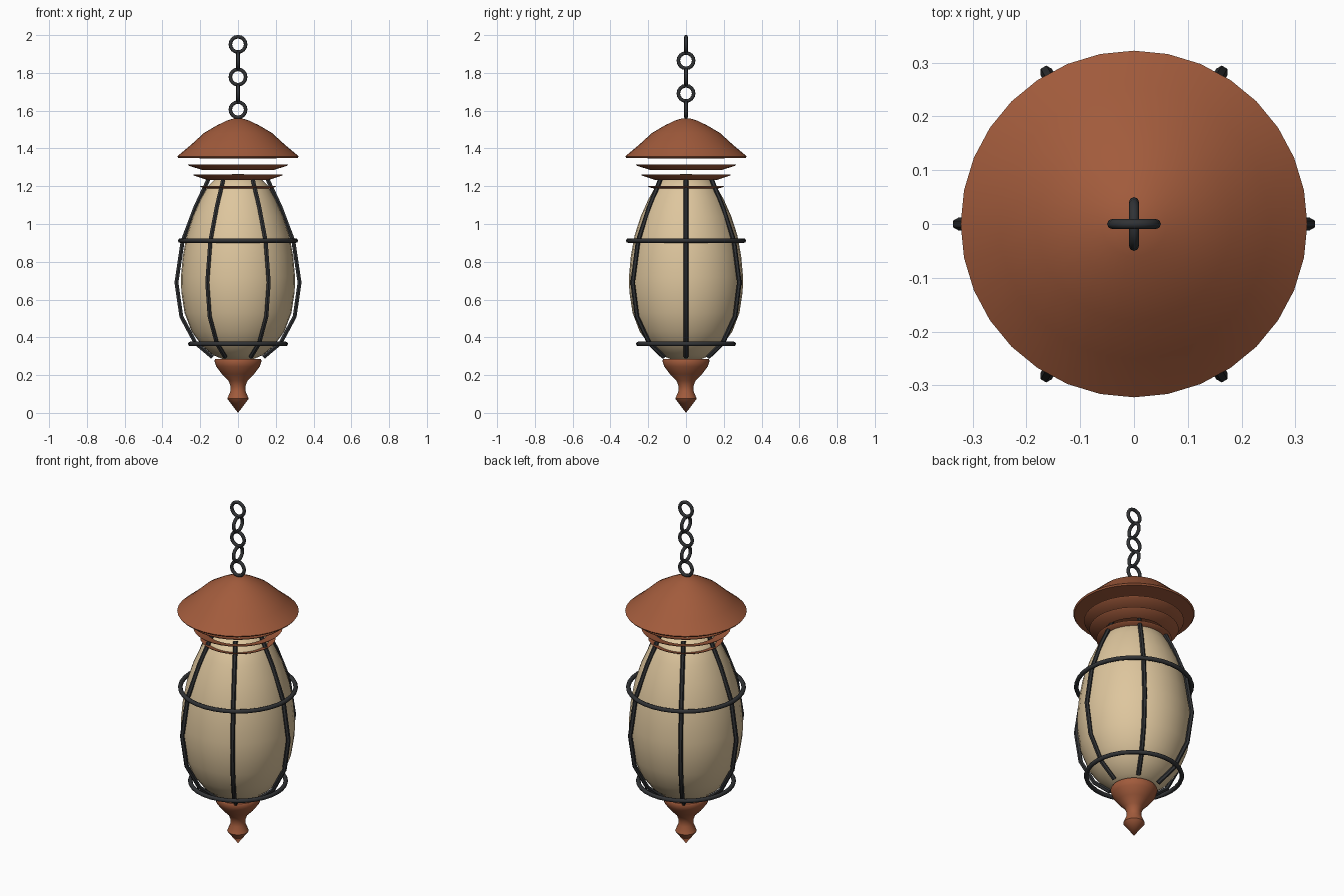
import bpy
import bmesh
import math

if "Cube" in bpy.data.objects:
    bpy.data.objects.remove(bpy.data.objects["Cube"], do_unlink=True)


def material(name, rgb):
    mat = bpy.data.materials.new(name)
    mat.use_nodes = True
    mat.diffuse_color = (*rgb, 1)
    mat.node_tree.nodes["Principled BSDF"].inputs["Base Color"].default_value = (*rgb, 1)
    return mat


copper = material("copper brown", (0.36, 0.105, 0.045))
iron = material("dark iron", (0.03, 0.032, 0.035))
glass = material("cream glass", (0.73, 0.565, 0.34))


def smooth(obj, angle):
    bpy.ops.object.select_all(action="DESELECT")
    obj.select_set(True)
    bpy.context.view_layer.objects.active = obj
    bpy.ops.object.shade_smooth_by_angle(angle=math.radians(angle))


def lathe(name, profile, mat, closed=False, angle=40):
    """Spin a (radius, height) profile around the z axis."""
    bm = bmesh.new()
    verts = [bm.verts.new((r, 0, z)) for r, z in profile]
    edges = [bm.edges.new(pair) for pair in zip(verts, verts[1:])]
    if closed:
        edges.append(bm.edges.new((verts[-1], verts[0])))
    bmesh.ops.spin(bm, geom=verts + edges, axis=(0, 0, 1), cent=(0, 0, 0),
                   angle=math.tau, steps=32, use_duplicate=False)
    bmesh.ops.remove_doubles(bm, verts=bm.verts, dist=0.0005)
    bmesh.ops.recalc_face_normals(bm, faces=bm.faces)
    mesh = bpy.data.meshes.new(name)
    bm.to_mesh(mesh)
    bm.free()
    obj = bpy.data.objects.new(name, mesh)
    bpy.context.collection.objects.link(obj)
    mesh.materials.append(mat)
    smooth(obj, angle)
    return obj


def hoop(name, radius, thick, z, turn=None, sides=32):
    """A ring lying flat, or upright when given a turn about z."""
    rot = (0, 0, 0) if turn is None else (math.pi / 2, 0, turn)
    bpy.ops.mesh.primitive_torus_add(major_radius=radius, minor_radius=thick,
                                     major_segments=sides, minor_segments=8,
                                     location=(0, 0, z), rotation=rot)
    obj = bpy.context.object
    obj.name = name
    obj.data.materials.append(iron)
    smooth(obj, 60)


def rod(name, points, angle):
    """A bent rod through (radius, height) points, turned about z."""
    curve = bpy.data.curves.new(name, "CURVE")
    curve.dimensions = "3D"
    curve.bevel_depth = 0.012
    curve.bevel_resolution = 1
    curve.use_fill_caps = True
    spline = curve.splines.new("POLY")
    spline.points.add(len(points) - 1)
    for point, (r, z) in zip(spline.points, points):
        point.co = (r * math.cos(angle), r * math.sin(angle), z, 1)
    obj = bpy.data.objects.new(name, curve)
    bpy.context.collection.objects.link(obj)
    curve.materials.append(iron)
    bpy.ops.object.select_all(action="DESELECT")
    obj.select_set(True)
    bpy.context.view_layer.objects.active = obj
    bpy.ops.object.convert(target="MESH")
    smooth(bpy.context.object, 50)


# Domed roof with a thin rim and closed underside
lathe("roof", [(0, 1.56), (0.025, 1.558), (0.06, 1.547), (0.11, 1.523), (0.18, 1.482),
               (0.25, 1.418), (0.322, 1.358), (0.316, 1.35), (0.14, 1.347), (0, 1.347)],
      copper)

# Stacked vent rings, each a thin upturned collar
for i, (outer, top, inner, low) in enumerate([(0.265, 1.314, 0.19, 1.286),
                                              (0.237, 1.261, 0.165, 1.234),
                                              (0.2, 1.2, 0.16, 1.185)]):
    lathe(f"vent_ring_{i + 1}", [(outer, top), (outer - 0.004, top - 0.005),
                                 (inner, low), (inner, low + 0.005)], copper, closed=True)

# Egg-shaped glass globe
lathe("glass_globe", [(0, 0.275), (0.07, 0.28), (0.13, 0.305), (0.19, 0.355), (0.245, 0.43),
                      (0.283, 0.53), (0.3, 0.64), (0.302, 0.72), (0.292, 0.83), (0.272, 0.94),
                      (0.24, 1.04), (0.2, 1.13), (0.16, 1.2), (0.12, 1.24), (0.07, 1.26),
                      (0, 1.266)], glass, angle=60)

# Pointed finial under the globe
lathe("finial", [(0, 0.285), (0.12, 0.285), (0.125, 0.275), (0.115, 0.245), (0.085, 0.205),
                 (0.05, 0.17), (0.039, 0.14), (0.04, 0.115), (0.057, 0.075), (0, 0)],
      copper, angle=45)

# Cage of six bent rods and two hoops
for i in range(6):
    rod(f"cage_rod_{i + 1}", [(0.15, 1.25), (0.225, 1.09), (0.293, 0.91), (0.326, 0.69),
                              (0.3, 0.51), (0.225, 0.37), (0.135, 0.295)], i * math.pi / 3)
hoop("upper_cage_hoop", 0.306, 0.012, 0.912)
hoop("lower_cage_hoop", 0.253, 0.012, 0.365)

# Hanging chain of links turned a quarter each time
for i in range(5):
    hoop(f"chain_link_{i + 1}", 0.0405, 0.0095, 1.605 + i * 0.0865, (i % 2) * math.pi / 2, 16)
